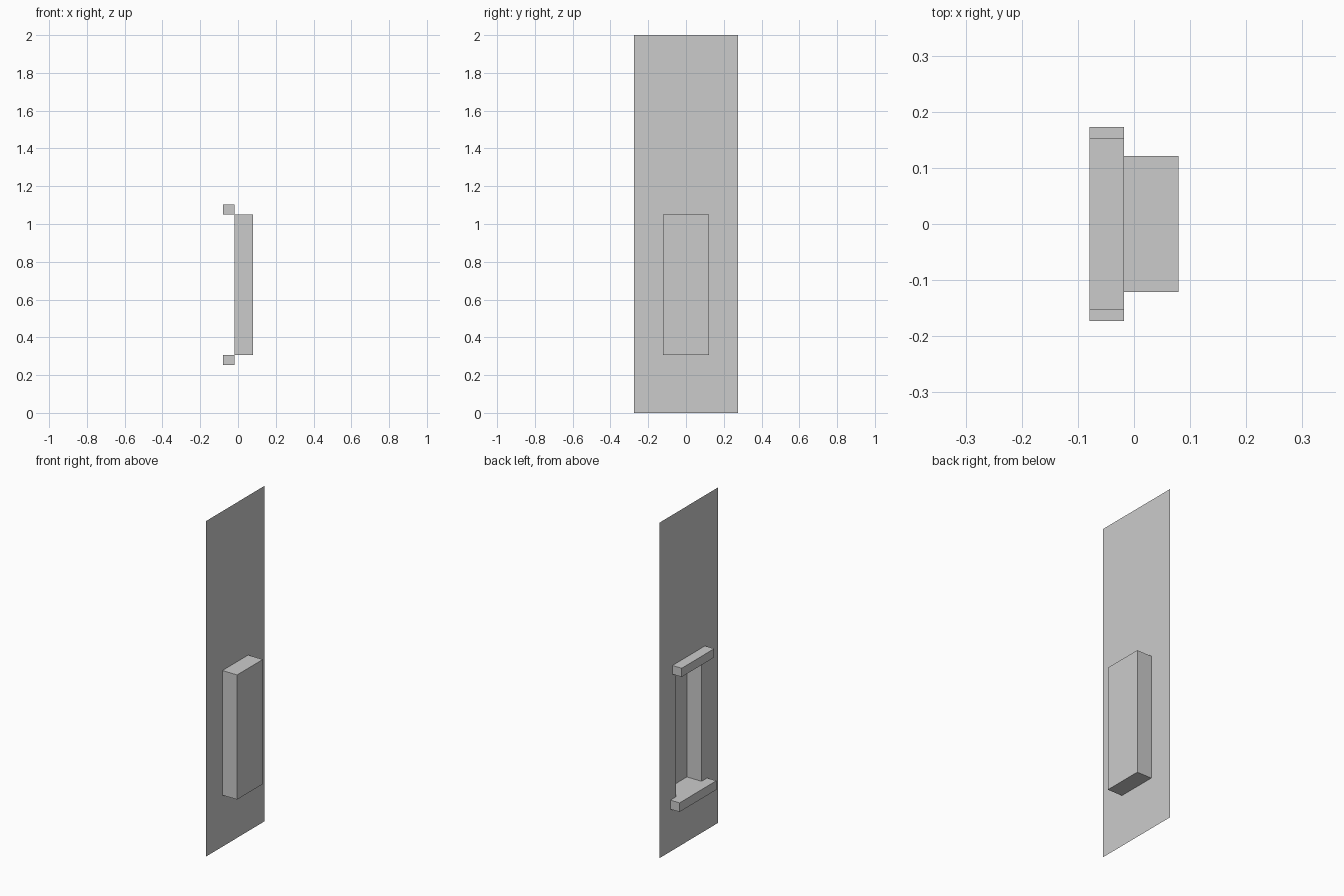
import bpy, bmesh

if "Cube" in bpy.data.objects:
    bpy.data.objects.remove(bpy.data.objects["Cube"])

X_PANEL, X_FRONT, X_BACK = -0.018, 0.079, -0.079
Z_LOW, Z_HIGH = 0.307, 1.05


def add_object(name, bm):
    mesh = bpy.data.meshes.new(name)
    bm.to_mesh(mesh)
    bm.free()
    obj = bpy.data.objects.new(name, mesh)
    bpy.context.collection.objects.link(obj)
    return obj


def add_bar(name, half_width, z0, z1):
    bm = bmesh.new()
    bmesh.ops.create_cube(bm, size=1)
    size = (X_PANEL - X_BACK, 2 * half_width, z1 - z0)
    bmesh.ops.scale(bm, vec=size, verts=bm.verts)
    bmesh.ops.translate(bm, vec=((X_PANEL + X_BACK) / 2, 0, (z0 + z1) / 2), verts=bm.verts)
    return add_object(name, bm)


# Thin panel, split 3 x 3, with its middle cell pushed forward as an open-backed niche
ys = (-0.275, -0.121, 0.121, 0.275)
zs = (0, Z_LOW, Z_HIGH, 2)
bm = bmesh.new()
grid = [[bm.verts.new((X_PANEL, y, z)) for z in zs] for y in ys]
cells = {}
for i in range(3):
    for j in range(3):
        cells[i, j] = bm.faces.new((grid[i][j], grid[i + 1][j],
                                    grid[i + 1][j + 1], grid[i][j + 1]))
niche = bmesh.ops.extrude_discrete_faces(bm, faces=[cells[1, 1]])["faces"]
bmesh.ops.translate(bm, vec=(X_FRONT - X_PANEL, 0, 0), verts=niche[0].verts)
add_object("panel_with_niche", bm)

# Ledges above and below the niche opening
add_bar("upper_ledge", 0.153, Z_HIGH, 1.102)
add_bar("lower_ledge", 0.173, 0.253, Z_LOW)
